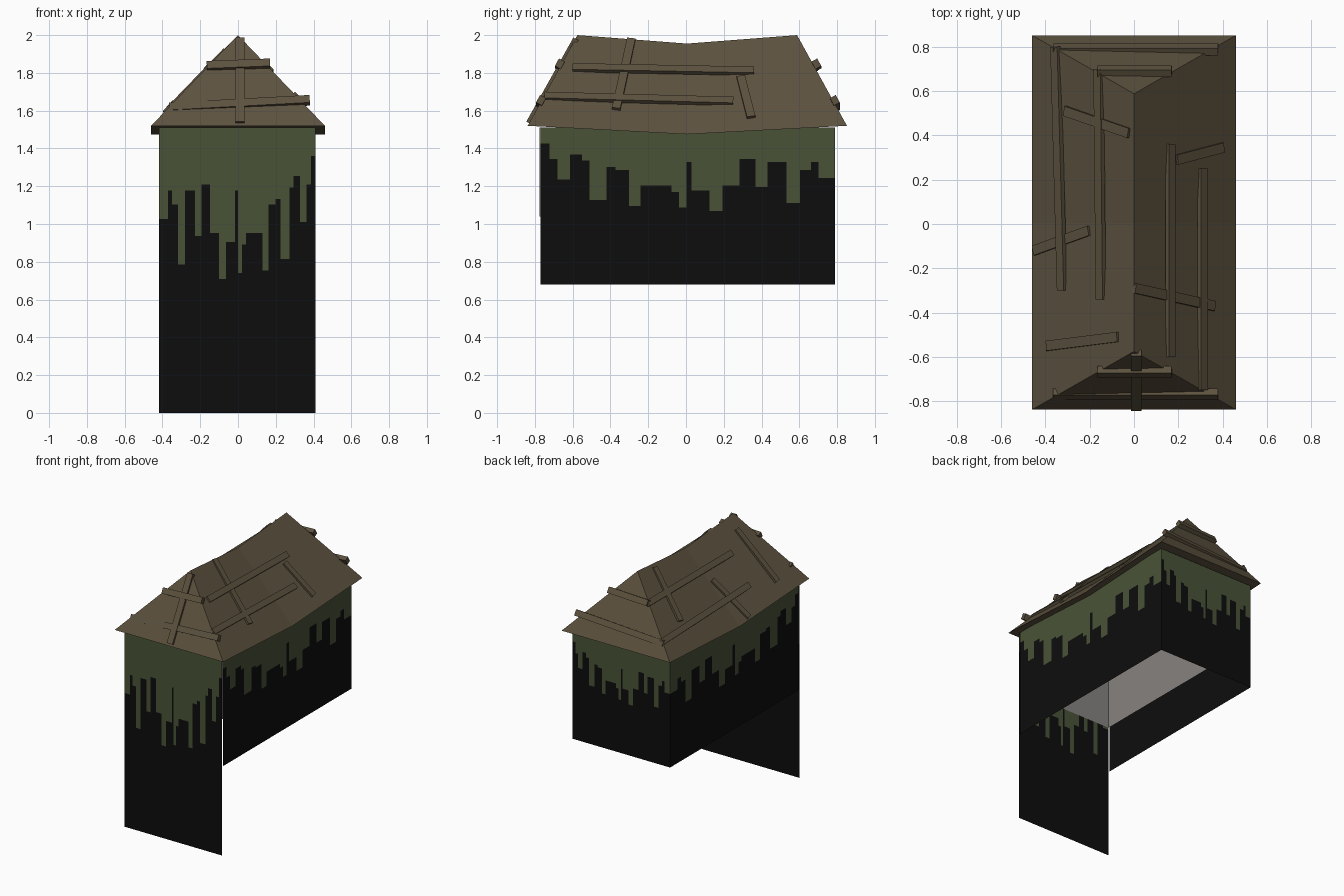
import bpy
from mathutils import Vector, Matrix

if "Cube" in bpy.data.objects:
    bpy.data.objects.remove(bpy.data.objects["Cube"])


def material(name, rgb):
    m = bpy.data.materials.new(name)
    m.diffuse_color = (*rgb, 1)
    m.use_nodes = True
    m.node_tree.nodes["Principled BSDF"].inputs["Base Color"].default_value = m.diffuse_color
    return m


BROWN = material("weathered brown wood", (0.108, 0.084, 0.049))
GREEN = material("moss green", (0.068, 0.086, 0.039))
BLACK = material("soot black", (0.004, 0.004, 0.004))
GREY = material("inner grey", (0.24, 0.225, 0.215))


def mesh(name, verts, faces, mats, idx=None):
    me = bpy.data.meshes.new(name)
    me.from_pydata([tuple(v) for v in verts], [], faces)
    for m in mats:
        me.materials.append(m)
    if idx:
        for p, i in zip(me.polygons, idx):
            p.material_index = i
    ob = bpy.data.objects.new(name, me)
    bpy.context.collection.objects.link(ob)
    return ob


# Drip outline: (end of column along wall, drip depth as share of wall height)
DRIPS = [(.03, .10), (.057, .20), (.10, .33), (.14, .17), (.166, .21), (.223, .46),
         (.255, .25), (.30, .27), (.34, .50), (.445, .37), (.47, .41), (.495, .51),
         (.513, .22), (.573, .40), (.618, .53), (.675, .37), (.73, .20), (.77, .38),
         (.834, .22), (.88, .48), (.917, .27), (.943, .22), (1, .32)]
TOP = 1.51


def wall(name, start, end, bottom):
    """Wall from start to end (x, y): green drips above, black below."""
    a, b = Vector((*start, 0)), Vector((*end, 0))
    verts, faces, idx, u0 = [], [], [], 0
    for u1, d in DRIPS:
        zs = (TOP, TOP - d * (TOP - bottom), bottom)
        n = len(verts)
        for z in zs:
            for u in (u0, u1):
                verts.append(a.lerp(b, u) + Vector((0, 0, z)))
        faces += [(n, n + 1, n + 3, n + 2), (n + 2, n + 3, n + 5, n + 4)]
        idx += [0, 1]
        u0 = u1
    mesh(name, verts, faces, [GREEN, BLACK], idx)


X0, X1, Y0, Y1 = -0.418, 0.41, -0.77, 0.79
wall("front_wall", (X1, -0.782), (X0, -0.782), 0)
wall("back_wall", (X1, Y1), (X0, Y1), 0.68)
wall("right_wall", (X1, Y0), (X1, Y1), 0.68)
wall("left_wall", (X0, Y0), (X0, Y1), 0.68)

# Grey lining on the upper inside of the walls
e = 0.006
ring = [(X0 + e, -0.775), (X1 - e, -0.775), (X1 - e, Y1 - e), (X0 + e, Y1 - e)]
mesh("inner_lining", [(x, y, z) for z in (1.04, TOP) for x, y in ring],
     [(i, (i + 1) % 4, (i + 1) % 4 + 4, i + 4) for i in range(4)], [GREY])

# Hipped roof with a sagging ridge and eaves
W, EZ, SAG = 0.46, 1.52, 0.045
F, B, RF, RB, MID = -0.838, 0.852, -0.575, 0.588, 0.005
roof = [(-W, F, EZ), (W, F, EZ), (W, MID, EZ - SAG), (W, B, EZ), (-W, B, EZ),
        (-W, MID, EZ - SAG), (0, RF, 2), (0, MID, 2 - SAG), (0, RB, 2)]
mesh("roof", roof, [(0, 1, 6), (1, 2, 7, 6), (2, 3, 8, 7), (3, 4, 8), (4, 5, 7, 8),
                    (5, 0, 6, 7), (0, 5, 2, 1), (5, 4, 3, 2)], [BROWN])


def plank(name, p, q, normal, width=0.045, thick=0.03):
    """Box from p to q lying flat on a surface with the given normal."""
    p, q = Vector(p), Vector(q)
    d = (q - p).normalized()
    n = Vector(normal)
    n = (n - d * n.dot(d)).normalized()
    s = d.cross(n)
    verts = [c + s * (i * width / 2) + n * (j * thick / 2)
             for c in (p, q) for i, j in ((-1, -1), (1, -1), (1, 1), (-1, 1))]
    faces = [(3, 2, 1, 0), (4, 5, 6, 7)] + [(i, (i + 1) % 4, (i + 1) % 4 + 4, i + 4) for i in range(4)]
    mesh(name, verts, faces, [BROWN])


def on_slope(x, y):
    sag = SAG * max(0, 1 - abs(y - MID) / 0.6)
    return Vector((x, y, 2 - abs(x) / W * (2 - EZ) - sag))


# Loose planks on the two long slopes, as (x, y) pairs seen from above
SLOPE_PLANKS = [
    ((.165, .36), (.165, -.60)), ((.31, .25), (.31, -.75)),
    ((.0, -.29), (.36, -.37)), ((.19, .29), (.40, .345)),
    ((-.355, .80), (-.325, -.30)), ((-.16, .70), (-.15, -.34)),
    ((-.31, .51), (-.02, .41)), ((-.45, -.12), (-.2, -.03)), ((-.39, -.55), (-.07, -.51))]
for i, (a, b) in enumerate(SLOPE_PLANKS):
    side = 1 if a[0] + b[0] > 0 else -1
    plank(f"slope_plank_{i + 1}", on_slope(*a), on_slope(*b), (side * 0.48, 0, W), 0.045, 0.022)

# Planks nailed across the hipped ends
for tag, s, y1, y2 in (("front", -1, -.668, -.768), ("back", 1, .69, .788)):
    n = (0, s * 0.48, 0.265)
    plank(f"{tag}_upper_batten", (-.165, y1, 1.835), (.17, y1, 1.848), n, 0.045, 0.035)
    plank(f"{tag}_lower_batten", (-.365, y2, 1.615), (.38, y2, 1.655), n, 0.045, 0.035)
plank("front_upright_plank", (.01, -.583, 1.98), (.01, -.832, 1.535), (0, -0.48, 0.265), 0.048, 0.03)
